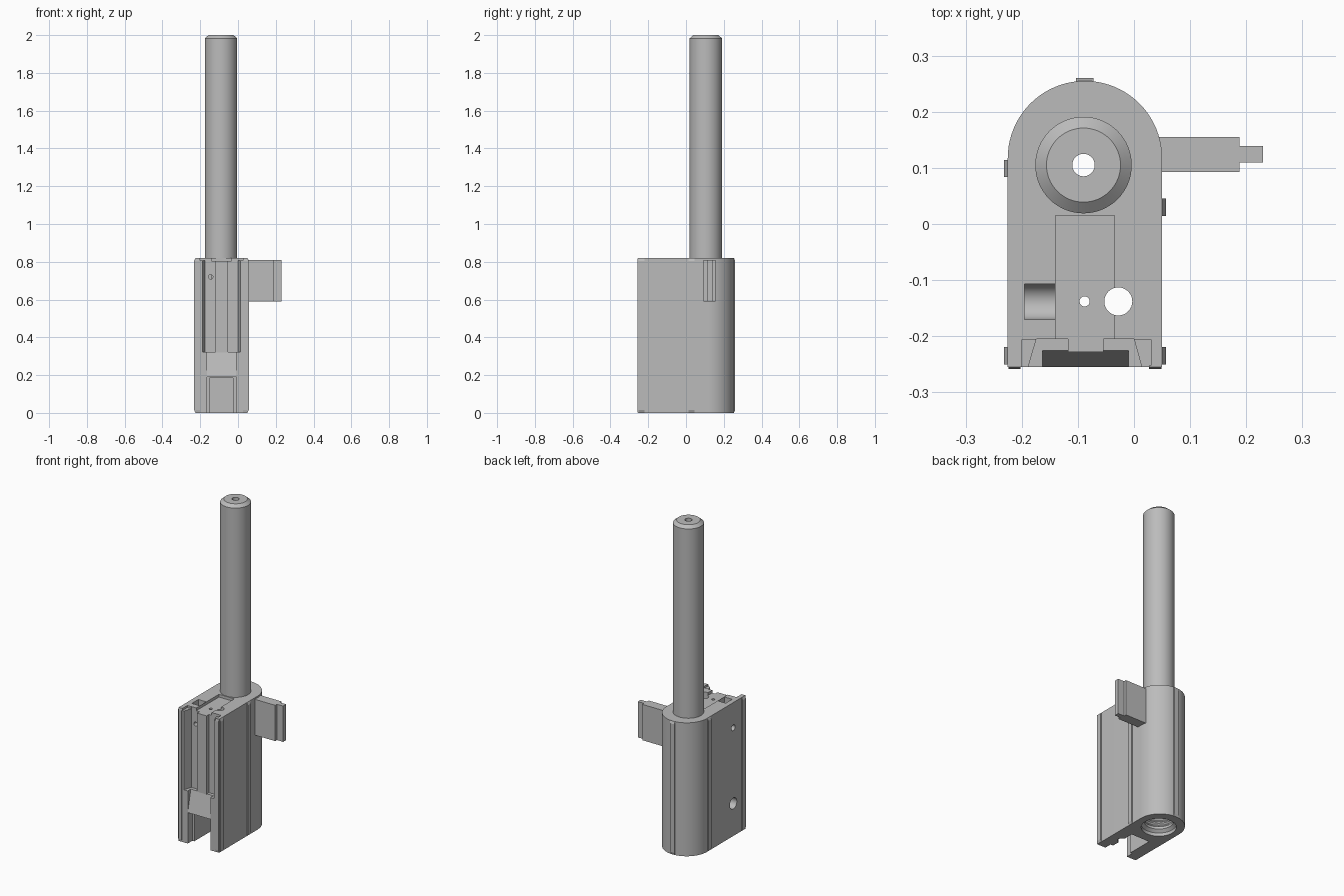
import bpy, bmesh, math
from mathutils import Vector, Matrix

old = bpy.data.objects.get("Cube")
if old:
    bpy.data.objects.remove(old, do_unlink=True)

grey = bpy.data.materials.new("plain grey")
grey.use_nodes = True
grey.diffuse_color = (0.5, 0.5, 0.5, 1)
grey.node_tree.nodes["Principled BSDF"].inputs["Base Color"].default_value = (0.5, 0.5, 0.5, 1)


def make(name, bm):
    bmesh.ops.recalc_face_normals(bm, faces=bm.faces)
    mesh = bpy.data.meshes.new(name)
    bm.to_mesh(mesh)
    bm.free()
    mesh.materials.append(grey)
    ob = bpy.data.objects.new(name, mesh)
    bpy.context.collection.objects.link(ob)
    return ob


def prism(name, pts, lo, hi, axis="z"):
    """Extrude an outline: xy points along z, or yz points along x."""
    bm = bmesh.new()
    place = (lambda p, t: (p[0], p[1], t)) if axis == "z" else (lambda p, t: (t, p[0], p[1]))
    rings = [[bm.verts.new(place(p, t)) for p in pts] for t in (lo, hi)]
    bm.faces.new(rings[0])
    bm.faces.new(rings[1])
    n = len(pts)
    for i in range(n):
        j = (i + 1) % n
        bm.faces.new((rings[0][i], rings[0][j], rings[1][j], rings[1][i]))
    return make(name, bm)


def box(name, x0, x1, y0, y1, z0, z1):
    return prism(name, [(x0, y0), (x1, y0), (x1, y1), (x0, y1)], z0, z1)


def rod(name, centre, r, length, axis="Z", sides=32):
    bm = bmesh.new()
    turn = {"X": Matrix.Rotation(math.pi / 2, 4, "Y"),
            "Y": Matrix.Rotation(math.pi / 2, 4, "X"), "Z": Matrix()}[axis]
    bmesh.ops.create_cone(bm, cap_ends=True, segments=sides, radius1=r, radius2=r,
                          depth=length, matrix=Matrix.Translation(centre) @ turn)
    return make(name, bm)


def lathe(name, profile, cx, cy, closed, sides=64):
    """Turn (radius, height) points about a vertical axis."""
    bm = bmesh.new()
    rings = [[bm.verts.new((cx + r * math.cos(a), cy + r * math.sin(a), z))
              for a in (2 * math.pi * k / sides for k in range(sides))] for r, z in profile]
    pairs = list(zip(rings, rings[1:]))
    if closed:
        pairs.append((rings[-1], rings[0]))
    else:
        bm.faces.new(rings[0])
        bm.faces.new(rings[-1])
    for a, b in pairs:
        for i in range(sides):
            j = (i + 1) % sides
            bm.faces.new((a[i], a[j], b[j], b[i]))
    return make(name, bm)


def carve(ob, cutters):
    for c in cutters:
        m = ob.modifiers.new("cut", "BOOLEAN")
        m.operation, m.solver, m.object = "DIFFERENCE", "EXACT", c
    graph = bpy.context.evaluated_depsgraph_get()
    mesh = bpy.data.meshes.new_from_object(ob.evaluated_get(graph))
    ob.modifiers.clear()
    ob.data = mesh
    for c in cutters:
        bpy.data.objects.remove(c, do_unlink=True)


LEFT, RIGHT, FRONT, TOP = 0.05, -0.225, -0.255, 0.82
MID, R = (LEFT + RIGHT) / 2, (LEFT - RIGHT) / 2
ARC_Y = 0.255 - R
PX, PY = -0.09, 0.105

# Housing with a rounded back
outline = [(RIGHT, FRONT), (LEFT, FRONT)]
outline += [(MID + R * math.cos(math.pi * k / 40), ARC_Y + R * math.sin(math.pi * k / 40))
            for k in range(41)]
housing = prism("housing", outline, 0, TOP)

# Stepped, grooved bore in the underside, narrowing to the through hole
bore = [(0.097, -0.01), (0.097, 0.02), (0.08, 0.035)]
for k in range(5):
    z = 0.05 + 0.03 * k
    bore += [(0.08, z), (0.088, z + 0.008), (0.088, z + 0.014), (0.08, z + 0.022)]
bore += [(0.08, 0.5), (0.021, 0.5), (0.021, 0.9)]

carve(housing, [
    lathe("cut_bore", bore, PX, PY, False),
    # front slot, ramp below it and open channel at the foot
    prism("cut_slot", [(-0.193, -0.27), (0.018, -0.27), (0, -0.205), (-0.174, -0.205)], 0.323, 0.9),
    prism("cut_ramp", [(-0.225, 0.325), (-0.27, 0.122), (-0.27, 0.34), (-0.225, 0.34)],
          -0.163, -0.01, "x"),
    box("cut_channel_mouth", -0.163, -0.008, -0.27, -0.21, -0.01, 0.19),
    box("cut_channel", -0.15, -0.026, -0.22, -0.05, -0.01, 0.185),
    # shallow steps in the top
    box("cut_top_notch", -0.2, 0.03, -0.27, -0.206, 0.807, 0.9),
    box("cut_top_recess", -0.14, -0.035, -0.24, 0.015, 0.803, 0.9),
    # pocket with a rounded floor
    box("cut_pocket", -0.195, -0.141, -0.17, -0.107, 0.665, 0.9),
    rod("cut_pocket_floor", (-0.168, -0.1385, 0.665), 0.0315, 0.054, "X"),
    # screw and pin holes
    rod("cut_pin_hole", (-0.088, -0.138, 0.5), 0.009, 1.2),
    rod("cut_screw_hole", (-0.028, -0.138, 0.5), 0.025, 1.2),
    rod("cut_side_hole_upper", (-0.22, -0.138, 0.665), 0.018, 0.06, "X"),
    rod("cut_side_hole_lower", (-0.22, -0.138, 0.2), 0.034, 0.1, "X"),
    rod("cut_front_hole", (-0.145, -0.2, 0.72), 0.012, 0.06, "Y"),
])

# Rail standing in the front slot
rail = box("front_rail", -0.118, -0.054, -0.228, -0.2, 0.32, 0.803)

# Hollow post with a chamfered end
post = lathe("post", [(0.02, 0.75), (0.086, 0.75), (0.086, 1.983), (0.066, 2), (0.02, 2)],
             PX, PY, True)

# Side tab with a thinner tip
y0, y1, t0, t1 = 0.093, 0.155, 0.11, 0.139
prism("side_tab", [(0.03, y0), (0.188, y0), (0.188, t0), (0.23, t0), (0.23, t1),
                   (0.188, t1), (0.188, y1), (0.03, y1)], 0.59, 0.81)


# Shallow vertical ribs with sloping ends
def rib(name, spot, out, width=0.031, height=0.007):
    side = Vector((-out[1], out[0], 0))
    out, spot = Vector((*out, 0)), Vector((*spot, 0))
    bm = bmesh.new()
    loops = []
    for d, z0, z1 in ((-0.003, 0, TOP), (0, 0, TOP), (height, 0.015, TOP - 0.015)):
        loops.append([bm.verts.new(spot + out * d + side * (s * width / 2) + Vector((0, 0, z)))
                      for s, z in ((-1, z0), (1, z0), (1, z1), (-1, z1))])
    bm.faces.new(loops[0])
    bm.faces.new(loops[-1])
    for a, b in zip(loops, loops[1:]):
        for i in range(4):
            j = (i + 1) % 4
            bm.faces.new((a[i], a[j], b[j], b[i]))
    make(name, bm)


rib("right_rib", (RIGHT, 0.099), (-1, 0))
rib("left_rib", (LEFT, 0.03), (1, 0))
rib("right_front_rib", (RIGHT, -0.235), (-1, 0))
rib("left_front_rib", (LEFT, -0.235), (1, 0))
rib("back_rib", (MID, 0.254), (0, 1), height=0.006)
rib("front_rib_right", (-0.213, FRONT), (0, -1), width=0.022, height=0.003)
rib("front_rib_left", (0.038, FRONT), (0, -1), width=0.022, height=0.003)

# Smooth the round parts, keeping hard edges
bpy.ops.object.select_all(action="DESELECT")
for ob in (housing, post):
    ob.select_set(True)
bpy.context.view_layer.objects.active = housing
bpy.ops.object.shade_smooth_by_angle(angle=math.radians(30))
